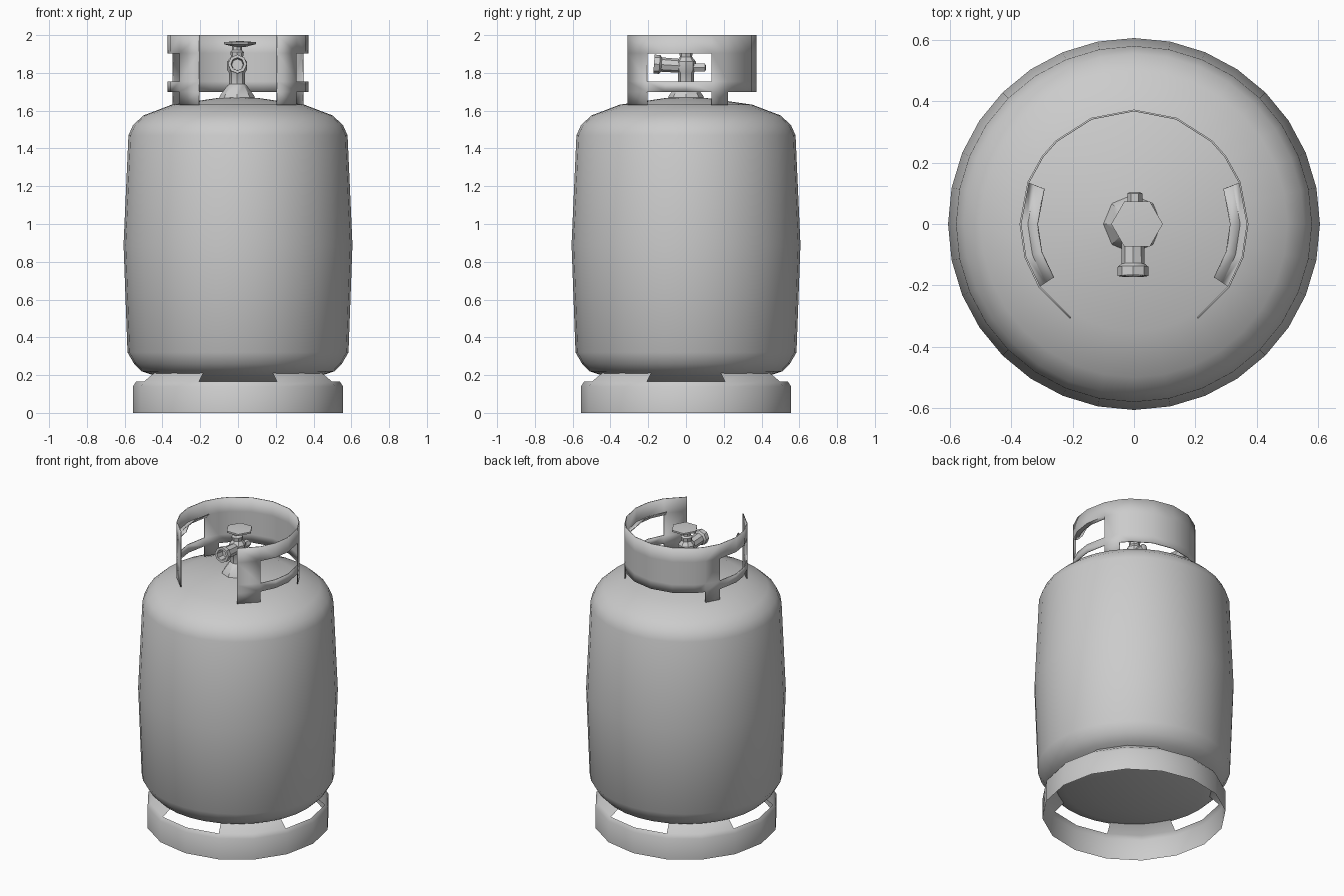
import bpy, bmesh, math
from mathutils import Matrix, Vector

if "Cube" in bpy.data.objects:
    bpy.data.objects.remove(bpy.data.objects["Cube"])


def finish(bm, name, angle=35, normals=True):
    """Turn a bmesh into a named, angle-smoothed object."""
    if normals:
        bmesh.ops.recalc_face_normals(bm, faces=bm.faces)
    me = bpy.data.meshes.new(name)
    bm.to_mesh(me)
    bm.free()
    ob = bpy.data.objects.new(name, me)
    bpy.context.collection.objects.link(ob)
    bpy.ops.object.select_all(action='DESELECT')
    ob.select_set(True)
    bpy.context.view_layer.objects.active = ob
    bpy.ops.object.shade_smooth_by_angle(angle=math.radians(angle))
    return ob


def lathe(name, profile, sides, matrix=None, skip=None, angle=35):
    """Revolve (radius, height) points round z; skip(row, side) leaves holes."""
    bm = bmesh.new()
    rings = []
    for r, z in profile:
        if r == 0:
            rings.append([bm.verts.new((0, 0, z))] * sides)
        else:
            rings.append([bm.verts.new((r * math.cos(2 * math.pi * i / sides),
                                        r * math.sin(2 * math.pi * i / sides), z))
                          for i in range(sides)])
    for row in range(len(rings) - 1):
        lo, hi = rings[row], rings[row + 1]
        for i in range(sides):
            if skip and skip(row, i):
                continue
            j = (i + 1) % sides
            bm.faces.new(list(dict.fromkeys((lo[i], lo[j], hi[j], hi[i]))))
    if matrix:
        bm.transform(matrix)
    return finish(bm, name, angle)


# Tank body: slightly barrelled, domed at both ends
lathe("tank_body", [(0, 0.14), (0.25, 0.155), (0.42, 0.19), (0.51, 0.22), (0.55, 0.26),
                    (0.585, 0.32), (0.606, 0.89), (0.58, 1.47), (0.555, 1.525),
                    (0.50, 1.575), (0.35, 1.632), (0.10, 1.668), (0, 1.672)], 32, angle=50)

# Foot ring: 16 sided skirt, sloped upper band with four slots
lathe("foot_ring", [(0.557, 0), (0.557, 0.14), (0.54, 0.165), (0.475, 0.215)], 16,
      skip=lambda row, i: row == 2 and i % 4 in (0, 3))

# Guard collar: sheet with side windows, legs and an open front
ANGLES = [0, 22, 43, 53.5, 68.6, 90, 107, 123.6, 146]   # degrees from the back
LEVELS = [1.63, 1.70, 1.755, 1.905, 2.0]


def ring_point(a, r, z):
    return Vector((r * math.sin(math.radians(a)), r * math.cos(math.radians(a)), z))


def collar_has(a, level):
    if a < 53.5:
        return level > 0            # back panel
    if a < 68.6 or a > 123.6:
        return True                 # legs
    return level in (1, 3)          # bars above and below the window


bm = bmesh.new()
for side in (1, -1):
    for a0, a1 in zip(ANGLES, ANGLES[1:]):
        for k in range(4):
            if collar_has((a0 + a1) / 2, k):
                z0, z1 = LEVELS[k], LEVELS[k + 1]
                quad = [(a0, z0), (a1, z0), (a1, z1), (a0, z1)]
                bm.faces.new([bm.verts.new(ring_point(side * a, 0.37, z)) for a, z in quad])
        # rolled hand grip turned inwards above the window
        if 68 < a0 < 123:
            strip = [(0.37, 1.905), (0.345, 1.905), (0.315, 1.935)]
            for (r0, z0), (r1, z1) in zip(strip, strip[1:]):
                quad = [(a0, r0, z0), (a1, r0, z0), (a1, r1, z1), (a0, r1, z1)]
                bm.faces.new([bm.verts.new(ring_point(side * a, r, z)) for a, r, z in quad])
bmesh.ops.remove_doubles(bm, verts=bm.verts, dist=0.0005)
collar = finish(bm, "guard_collar", 35)
thick = collar.modifiers.new("sheet_thickness", 'SOLIDIFY')
thick.thickness = 0.006
thick.offset = 0

# Valve: flared boss and stem
lathe("valve_stem", [(0.10, 1.655), (0.09, 1.68), (0.05, 1.735), (0.042, 1.74), (0.042, 1.80),
                     (0.052, 1.815), (0.052, 1.86), (0.032, 1.885), (0.036, 1.91),
                     (0.026, 1.92), (0.026, 1.945), (0, 1.945)], 8,
      Matrix.Translation((-0.005, 0, 0)))

# Valve outlet pointing forwards, with hollow flared mouth
lathe("valve_outlet", [(0, 0), (0.036, 0.0), (0.038, 0.13), (0.05, 0.14), (0.05, 0.17),
                       (0.034, 0.17), (0.03, 0.12), (0, 0.12)], 8,
      Matrix.Translation((-0.003, 0, 1.835)) @ Matrix.Rotation(math.radians(86), 4, 'X'))

# Relief plug at the back
lathe("relief_plug", [(0, 0), (0.024, 0), (0.024, 0.10), (0.014, 0.105), (0, 0.105)], 6,
      Matrix.Translation((0.003, 0, 1.828)) @ Matrix.Rotation(math.radians(-90), 4, 'X'))

# Hand wheel
lathe("hand_wheel", [(0, 1.935), (0.03, 1.938), (0.084, 1.952), (0.084, 1.963), (0, 1.969)], 6,
      Matrix.Translation((0.01, 0, 0)), angle=20)
